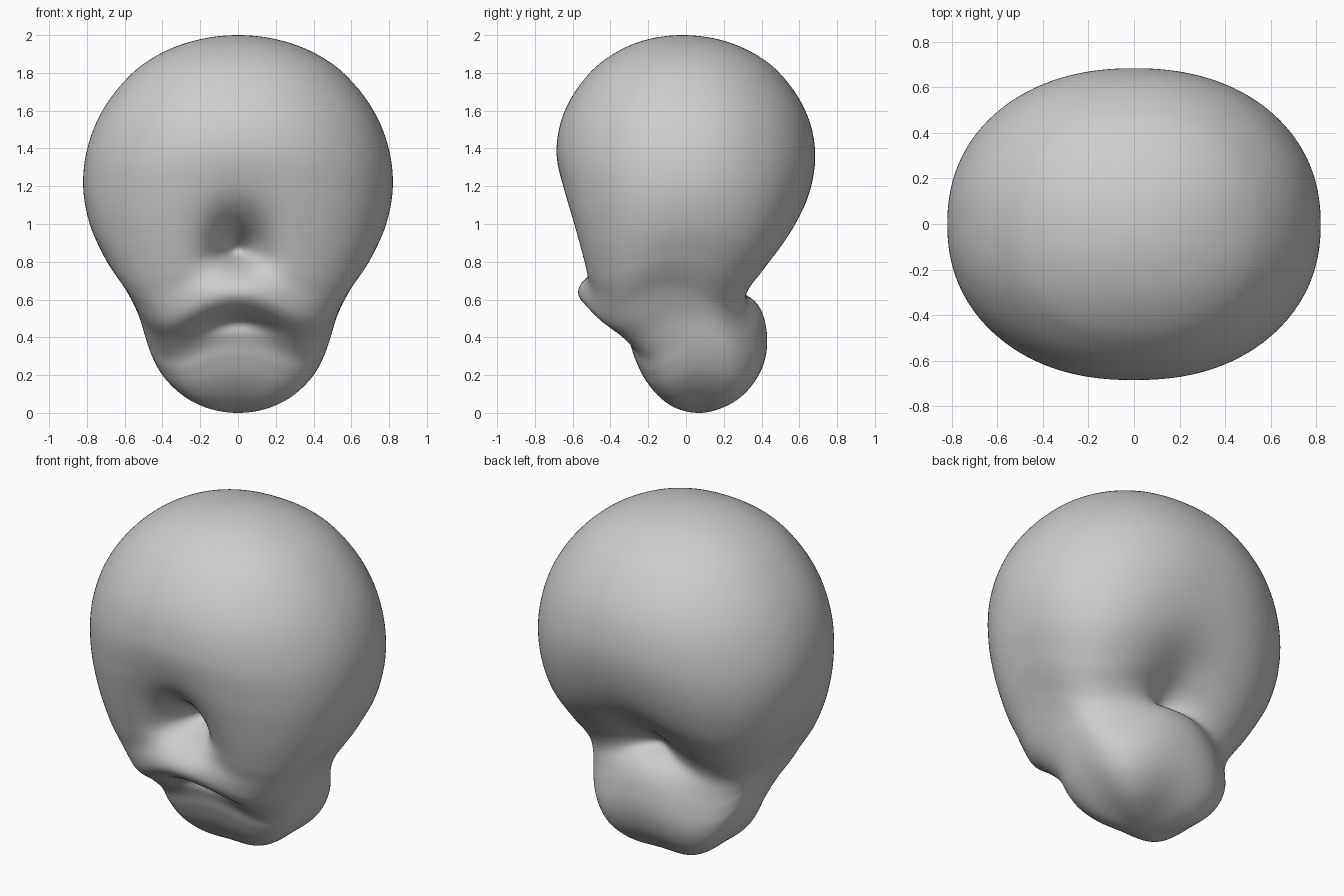
import bpy, bmesh
from math import sin, cos, acos, pi, exp, copysign

cube = bpy.data.objects.get("Cube")
if cube:
    bpy.data.objects.remove(cube, do_unlink=True)

RINGS, SIDES = 180, 160

# Profile stations: height, half width, front y, back y
STATIONS = [
    (0, 0, .07, .07), (.03, .17, -.06, .195), (.1, .30, -.155, .305),
    (.2, .40, -.23, .385), (.3, .455, -.275, .422), (.4, .49, -.312, .43),
    (.5, .52, -.405, .415), (.58, .555, -.495, .39), (.67, .605, -.53, .37),
    (.74, .655, -.55, .395), (.82, .705, -.58, .46), (1, .785, -.625, .59),
    (1.2, .82, -.667, .665), (1.4, .798, -.687, .683), (1.6, .718, -.642, .632),
    (1.8, .558, -.51, .495), (1.9, .415, -.385, .365), (1.97, .235, -.23, .2),
    (2, 0, -.02, -.02),
]
ANGLES = [acos(1 - s[0]) for s in STATIONS]


def profile(angle, col):
    """Smooth cubic through one column of the stations."""
    v = [s[col] for s in STATIONS]
    n = len(v)
    i = max(k for k in range(n - 1) if ANGLES[k] <= angle + 1e-9)

    def slope(k):
        a, b = max(k - 1, 0), min(k + 1, n - 1)
        return (v[b] - v[a]) / (ANGLES[b] - ANGLES[a])
    h = ANGLES[i + 1] - ANGLES[i]
    t = (angle - ANGLES[i]) / h
    return ((2*t**3 - 3*t*t + 1) * v[i] + (t**3 - 2*t*t + t) * h * slope(i)
            + (3*t*t - 2*t**3) * v[i + 1] + (t**3 - t*t) * h * slope(i + 1))


def bump(x, z, height, across, below, above):
    """Soft bell on the surface, with separate lower and upper reach."""
    dz = z - height
    return exp(-(x / across)**2 - (dz / (above if dz > 0 else below))**2)


def funnel(x, z, height, across, below, above):
    """Pinched hollow that comes to a point."""
    dz = z - height
    r = ((x / across)**2 + (dz / (above if dz > 0 else below))**2 + .01)**.5
    return exp(-r**1.4)


def sculpt(x, z, front):
    """Depth offset for lip, mouth and creases; front is 0 to 1, back is -1 to 0."""
    if front > 0:
        move = -.06 * bump(x, z, .63, .3, .1, .1)
        move += .36 * funnel(x, z, .86, .13, .085, .16)
        move += .07 * bump(x, z, .485, .15, .05, .03)
    else:
        move = -.14 * funnel(x, z, .67, .16, .05, .19)
    return move * min(1, abs(front) * 2)


def sag(a, z):
    """How far the diagonal corners hang below the front, back and sides."""
    return .115 * sin(2 * a)**2 * z * (2 - z)**2 / 1.185


# Body lofted from rounded rings
bm = bmesh.new()
rings = []
for r in range(1, RINGS):
    angle = pi * r / RINGS
    z = 1 - cos(angle)
    w, f, b = (profile(angle, c) for c in (1, 2, 3))
    mid, half = (f + b) / 2, (b - f) / 2
    power = 2 / (2.05 + .15 * min(1, z))
    ring = []
    for s in range(SIDES):
        a = 2 * pi * s / SIDES
        x = w * copysign(abs(cos(a))**power, cos(a))
        side = copysign(abs(sin(a))**power, sin(a))
        y = mid + half * side + sculpt(x, z, -side)
        ring.append(bm.verts.new((x, y, z - sag(a, z))))
    rings.append(ring)
for low, high in zip(rings, rings[1:]):
    for s in range(SIDES):
        t = (s + 1) % SIDES
        bm.faces.new((low[s], low[t], high[t], high[s]))

# Closed poles
for ring, z, y in ((rings[0], 0, .07), (rings[-1], 2, -.02)):
    pole = bm.verts.new((0, y, z))
    for s in range(SIDES):
        bm.faces.new((ring[s], ring[(s + 1) % SIDES], pole))
bmesh.ops.recalc_face_normals(bm, faces=bm.faces)

mesh = bpy.data.meshes.new("head")
bm.to_mesh(mesh)
bm.free()
head = bpy.data.objects.new("head", mesh)
bpy.context.collection.objects.link(head)
mesh.polygons.foreach_set("use_smooth", [True] * len(mesh.polygons))

# Plain grey clay
clay = bpy.data.materials.new("grey_clay")
clay.use_nodes = True
grey = (.6, .6, .6, 1)
clay.diffuse_color = grey
clay.node_tree.nodes["Principled BSDF"].inputs["Base Color"].default_value = grey
mesh.materials.append(clay)

# Gentle surface relaxing
relax = head.modifiers.new("relax", "SMOOTH")
relax.factor = .5
relax.iterations = 3
